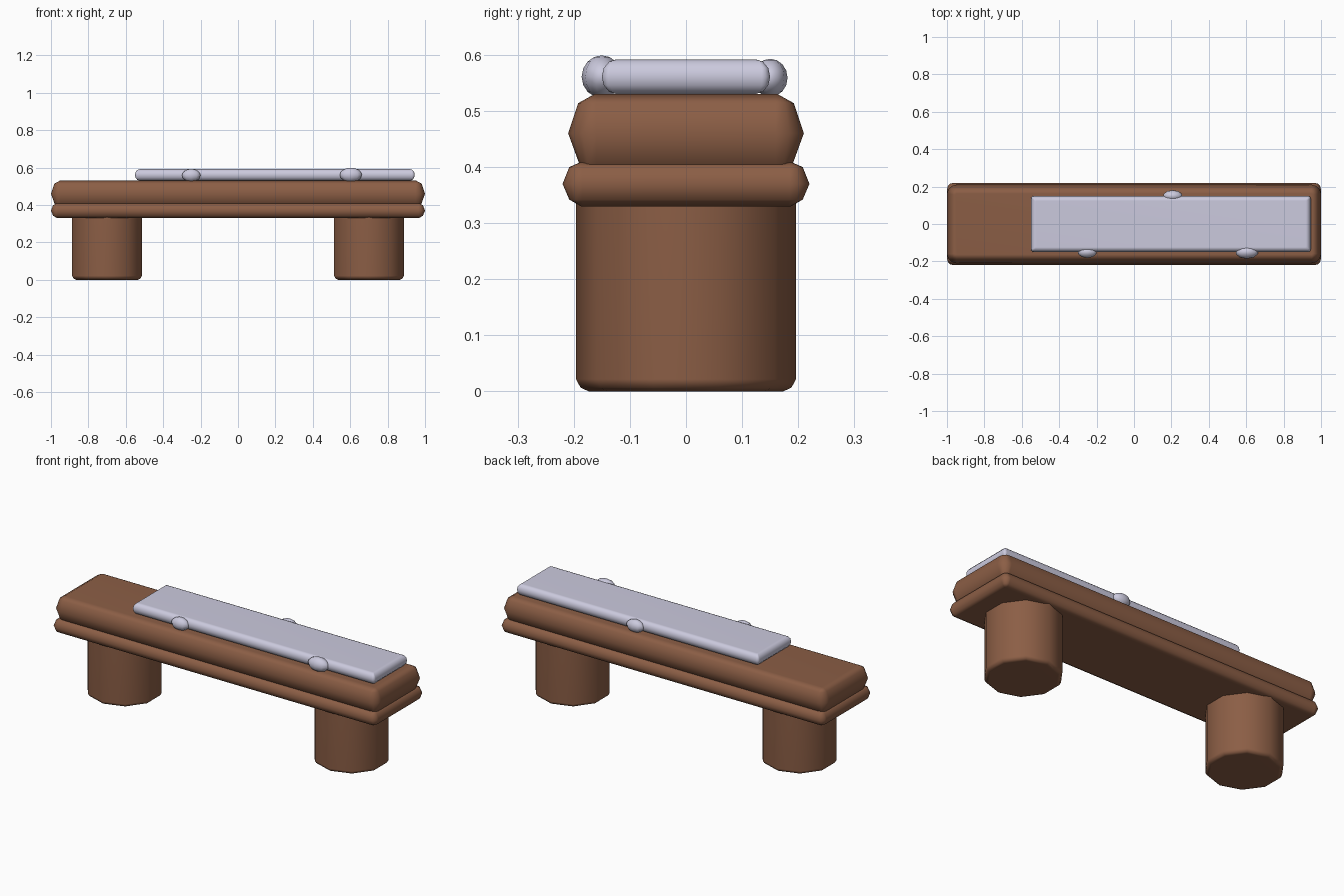
import bpy, bmesh, math

if "Cube" in bpy.data.objects:
    bpy.data.objects.remove(bpy.data.objects["Cube"])


def material(name, rgb):
    m = bpy.data.materials.new(name)
    m.diffuse_color = (*rgb, 1)
    m.use_nodes = True
    m.node_tree.nodes["Principled BSDF"].inputs["Base Color"].default_value = m.diffuse_color
    return m


BROWN = material("brown wood", (0.26, 0.112, 0.06))
SNOW = material("pale snow", (0.60, 0.59, 0.73))


def finish(name, bm, mat, angle=60):
    bmesh.ops.recalc_face_normals(bm, faces=bm.faces)
    mesh = bpy.data.meshes.new(name)
    bm.to_mesh(mesh)
    bm.free()
    mesh.materials.append(mat)
    ob = bpy.data.objects.new(name, mesh)
    bpy.context.collection.objects.link(ob)
    bpy.ops.object.select_all(action='DESELECT')
    ob.select_set(True)
    bpy.context.view_layer.objects.active = ob
    bpy.ops.object.shade_smooth_by_angle(angle=math.radians(angle))
    ob.modifiers.new("flat tops", 'WEIGHTED_NORMAL').keep_sharp = True
    return ob


def stack(bm, rings):
    """Skin a list of rings of points and cap both ends."""
    loops = [[bm.verts.new(p) for p in ring] for ring in rings]
    n = len(loops[0])
    for a, b in zip(loops, loops[1:]):
        for i in range(n):
            j = (i + 1) % n
            bm.faces.new((a[i], a[j], b[j], b[i]))
    bm.faces.new(loops[0])
    bm.faces.new(loops[-1])


def slab(name, cx, hx, hy, corner, levels, mat):
    """Rounded board: levels are (z, inset) pairs from bottom to top."""
    rings = []
    for z, inset in levels:
        r = max(corner - inset, 0.006)
        ring = []
        for k, (sx, sy) in enumerate(((1, 1), (-1, 1), (-1, -1), (1, -1))):
            for t in (0, 30, 60, 90):
                a = math.radians(90 * k + t)
                ring.append((cx + sx * (hx - inset - r) + r * math.cos(a),
                             sy * (hy - inset - r) + r * math.sin(a), z))
        rings.append(ring)
    bm = bmesh.new()
    stack(bm, rings)
    return finish(name, bm, mat)


# Two stacked boards
slab("lower_board", 0, 1.0, 0.22, 0.035,
     [(0.33, 0.033), (0.342, 0.012), (0.37, 0), (0.40, 0.012), (0.41, 0.035)], BROWN)
slab("seat_log", 0, 1.0, 0.21, 0.05,
     [(0.39, 0.05), (0.405, 0.02), (0.46, 0), (0.514, 0.018), (0.53, 0.047)], BROWN)

# Snow sheet lying on the seat
mid, half = 0.561, 0.031
arc = [math.radians(a) for a in range(-90, 91, 30)]
slab("snow_sheet", 0.197, 0.748, 0.15, 0.015,
     [(mid + half * math.sin(a), 0.026 * (1 - math.cos(a))) for a in arc], SNOW)

# Snow lumps on the sheet's edges
for name, loc, rad in (("snow_lump_left", (-0.25, -0.15, 0.559), (0.052, 0.032, 0.034)),
                       ("snow_lump_right", (0.603, -0.15, 0.561), (0.062, 0.036, 0.038)),
                       ("snow_lump_back", (0.207, 0.15, 0.559), (0.052, 0.031, 0.034))):
    bm = bmesh.new()
    bmesh.ops.create_uvsphere(bm, u_segments=10, v_segments=8, radius=1)
    bmesh.ops.scale(bm, vec=rad, verts=bm.verts)
    bmesh.ops.translate(bm, vec=loc, verts=bm.verts)
    finish(name, bm, SNOW)

# Stump legs: ten-sided with a softened foot
for name, x in (("left_leg", -0.7), ("right_leg", 0.7)):
    rings = [[(x + r * math.sin(i * math.tau / 10), r * math.cos(i * math.tau / 10), z)
              for i in range(10)]
             for z, r in ((0, 0.173), (0.007, 0.188), (0.022, 0.196), (0.36, 0.196))]
    bm = bmesh.new()
    stack(bm, rings)
    finish(name, bm, BROWN)
